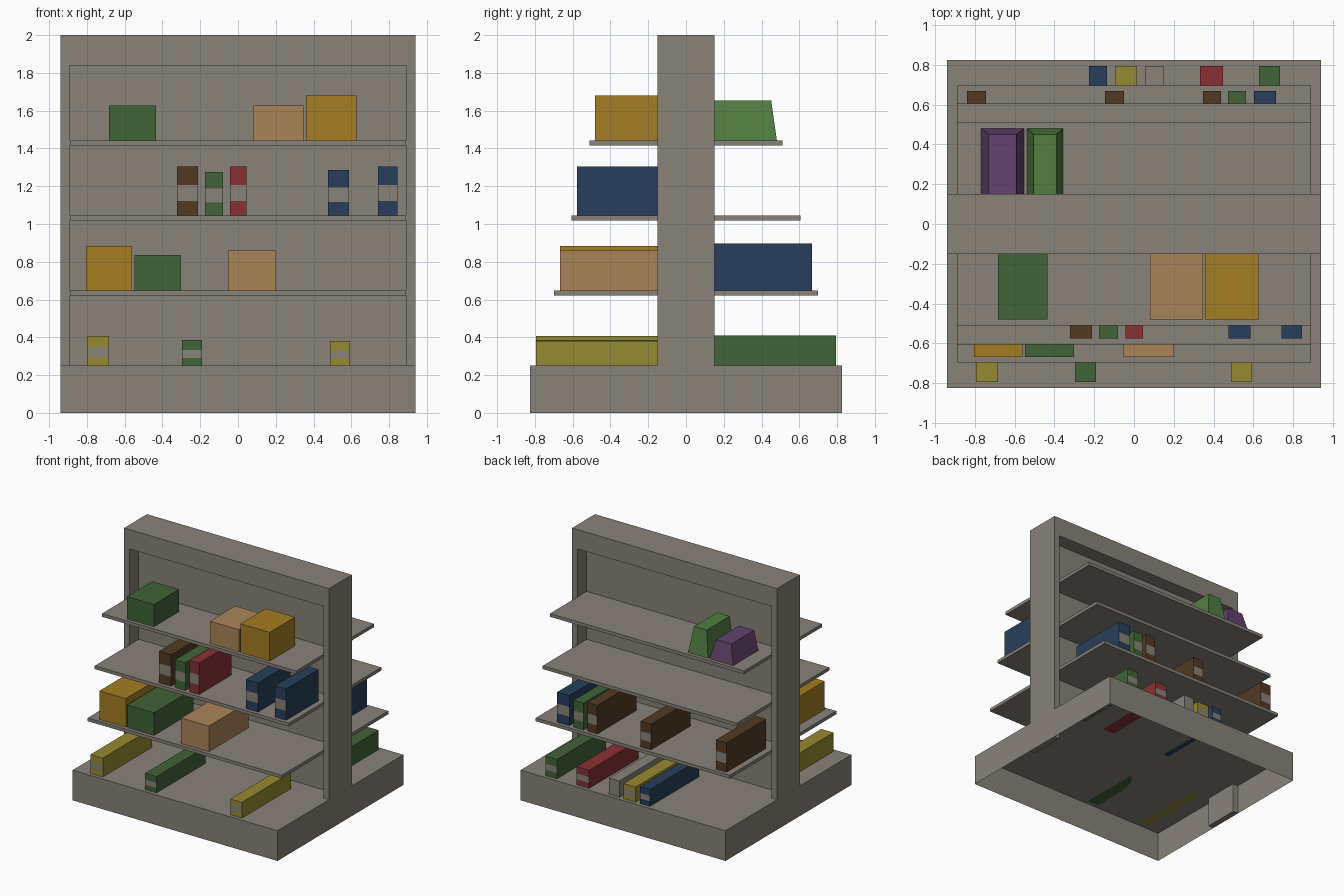
import bpy, bmesh

if "Cube" in bpy.data.objects:
    bpy.data.objects.remove(bpy.data.objects["Cube"])

# ---------- colours ----------
def lin(c):
    c /= 255
    return c / 12.92 if c <= 0.04045 else ((c + 0.055) / 1.055) ** 2.4

PALETTE = {
    "grey": (136, 130, 121), "green": (65, 99, 56), "tan": (170, 132, 89),
    "gold": (164, 125, 35), "brown": (83, 58, 36), "red": (136, 48, 52),
    "blue": (39, 63, 91), "yellow": (150, 138, 50), "purple": (100, 67, 110),
    "leaf_green": (81, 126, 65),
}
MATS = {}
for cname, rgb in PALETTE.items():
    m = bpy.data.materials.new(cname)
    m.diffuse_color = (*[lin(c) for c in rgb], 1)
    m.use_nodes = True
    m.node_tree.nodes["Principled BSDF"].inputs["Base Color"].default_value = m.diffuse_color
    MATS[cname] = m

# ---------- helpers ----------
def finish(name, bm, *colours, fix=True):
    if fix:
        bmesh.ops.recalc_face_normals(bm, faces=bm.faces)
    me = bpy.data.meshes.new(name)
    bm.to_mesh(me)
    bm.free()
    for c in colours:
        me.materials.append(MATS[c])
    ob = bpy.data.objects.new(name, me)
    bpy.context.collection.objects.link(ob)
    return ob

def box_bm(x0, x1, y0, y1, z0, z1):
    bm = bmesh.new()
    bmesh.ops.create_cube(bm, size=1)
    for v in bm.verts:
        v.co.x = x0 if v.co.x < 0 else x1
        v.co.y = y0 if v.co.y < 0 else y1
        v.co.z = z0 if v.co.z < 0 else z1
    return bm

def box(name, colour, *dims):
    return finish(name, box_bm(*dims), colour)

def span(side, near, far):
    """y range going outward from the wall on the given side."""
    return (near, far) if side > 0 else (-far, -near)

def binder(name, colour, x0, x1, side, depth, z0, z1):
    """Box file with a grey label band across its outer face."""
    y0, y1 = span(side, WALL, depth)
    bm = box_bm(x0, x1, y0, y1, z0, z1)
    lo, hi = z0 + 0.30 * (z1 - z0), z0 + 0.62 * (z1 - z0)
    for z in (lo, hi):
        bmesh.ops.bisect_plane(bm, geom=bm.verts[:] + bm.edges[:] + bm.faces[:],
                               plane_co=(0, 0, z), plane_no=(0, 0, 1))
    bm.normal_update()
    for f in bm.faces:
        if f.normal.y * side > 0.9 and lo < f.calc_center_median().z < hi:
            f.material_index = 1
    finish(name, bm, colour, "grey")

def bag(name, colour, x0, x1, side, depth, z0, z1):
    """Tapered bag, flat at the wall side."""
    y0, y1 = span(side, WALL, depth)
    bm = box_bm(x0, x1, y0, y1, z0, z1)
    cx, inset = (x0 + x1) / 2, 0.18 * (x1 - x0)
    for v in bm.verts:
        if v.co.z > (z0 + z1) / 2:
            v.co.x += inset if v.co.x < cx else -inset
            if abs(v.co.y) > WALL + 0.01:
                v.co.y -= side * 0.03
    finish(name, bm, colour)

# ---------- main dimensions ----------
HX, IX = 0.94, 0.89          # outer and inner half width
WALL, PANEL = 0.15, 0.03     # frame and back panel half depth
BASE_Y, BASE_Z = 0.825, 0.25
HEAD_Z = 1.84

# base: hollow plinth, open underneath, ends split around the posts
bm = bmesh.new()
quads = [[(-HX, -BASE_Y, BASE_Z), (HX, -BASE_Y, BASE_Z), (HX, BASE_Y, BASE_Z), (-HX, BASE_Y, BASE_Z)]]
for s in (-1, 1):
    a = s * BASE_Y
    q = [(-HX, a, 0), (HX, a, 0), (HX, a, BASE_Z), (-HX, a, BASE_Z)]
    quads.append(q if s < 0 else q[::-1])
    for ya, yb in ((-BASE_Y, -WALL), (WALL, BASE_Y)):
        x = s * HX
        q = [(x, ya, 0), (x, yb, 0), (x, yb, BASE_Z), (x, ya, BASE_Z)]
        quads.append(q if s > 0 else q[::-1])
for q in quads:
    bm.faces.new([bm.verts.new(p) for p in q])
finish("base_plinth", bm, "grey", fix=False)

# frame: posts and header as one extruded profile
profile = [(-HX, 0), (-IX, 0), (-IX, HEAD_Z), (IX, HEAD_Z), (IX, 0), (HX, 0), (HX, 2), (-HX, 2)]
bm = bmesh.new()
face = bm.faces.new([bm.verts.new((x, -WALL, z)) for x, z in profile])
ext = bmesh.ops.extrude_face_region(bm, geom=[face])
bmesh.ops.translate(bm, vec=(0, 2 * WALL, 0),
                    verts=[g for g in ext["geom"] if isinstance(g, bmesh.types.BMVert)])
finish("upright_frame", bm, "grey")

# recessed back panel
box("back_panel", "grey", -IX, IX, -PANEL, PANEL, BASE_Z, HEAD_Z)

# shelves: top height and reach, on both sides
SHELVES = {"top": (1.442, 0.511), "upper": (1.045, 0.606), "lower": (0.648, 0.698)}
for sname, (z, reach) in SHELVES.items():
    for side, label in ((-1, "front"), (1, "back")):
        box(f"{label}_{sname}_shelf", "grey", -IX, IX, *span(side, PANEL, reach), z - 0.027, z)
SHELVES["base"] = (BASE_Z, BASE_Y)

# goods: kind, side, shelf, then (colour, x0, x1, top z)
GOODS = [
    ("carton", -1, "top", [("green", -0.683, -0.435, 1.627), ("tan", 0.08, 0.347, 1.627),
                           ("gold", 0.36, 0.627, 1.68)]),
    ("binder", -1, "upper", [("brown", -0.323, -0.212, 1.305), ("green", -0.175, -0.08, 1.275),
                             ("red", -0.042, 0.045, 1.305), ("blue", 0.476, 0.587, 1.286),
                             ("blue", 0.741, 0.844, 1.305)]),
    ("carton", -1, "lower", [("gold", -0.804, -0.562, 0.884), ("green", -0.548, -0.303, 0.836),
                             ("tan", -0.053, 0.2, 0.86)]),
    ("binder", -1, "base", [("yellow", -0.796, -0.684, 0.407), ("green", -0.296, -0.191, 0.385),
                            ("yellow", 0.487, 0.592, 0.381)]),
    ("bag", 1, "top", [("purple", -0.769, -0.553, 1.6), ("leaf_green", -0.538, -0.357, 1.655)]),
    ("binder", 1, "lower", [("brown", -0.839, -0.744, 0.892), ("brown", -0.146, -0.05, 0.86),
                            ("brown", 0.347, 0.437, 0.885), ("green", 0.472, 0.563, 0.87),
                            ("blue", 0.603, 0.714, 0.898)]),
    ("binder", 1, "base", [("blue", -0.226, -0.136, 0.39), ("yellow", -0.095, 0.015, 0.375),
                           ("grey", 0.055, 0.151, 0.385), ("red", 0.332, 0.447, 0.4),
                           ("green", 0.628, 0.734, 0.41)]),
]
for kind, side, shelf, items in GOODS:
    z, reach = SHELVES[shelf]
    depth = reach - 0.03
    for i, (colour, x0, x1, top) in enumerate(items, 1):
        name = f"{'front' if side < 0 else 'back'}_{shelf}_{kind}_{i}"
        if kind == "carton":
            box(name, colour, x0, x1, *span(side, WALL, depth), z, top)
        else:
            (binder if kind == "binder" else bag)(name, colour, x0, x1, side, depth, z, top)
